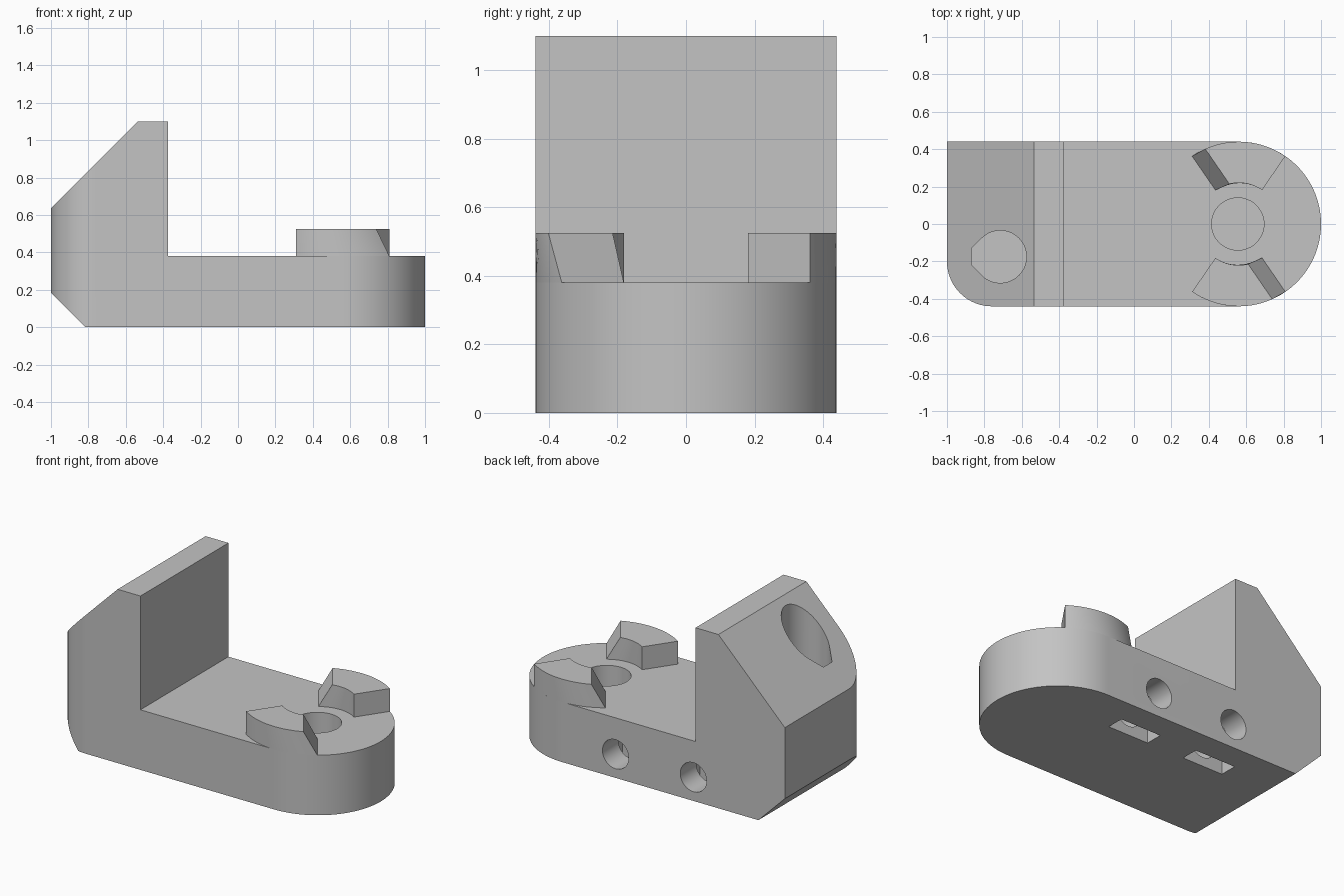
import bpy, bmesh
from math import sin, cos, asin, radians, degrees
from mathutils import Matrix

if "Cube" in bpy.data.objects:
    bpy.data.objects.remove(bpy.data.objects["Cube"])

grey = bpy.data.materials.new("plain grey")
grey.use_nodes = True
grey.diffuse_color = (0.55, 0.55, 0.55, 1)
grey.node_tree.nodes["Principled BSDF"].inputs["Base Color"].default_value = (0.55, 0.55, 0.55, 1)

HALF = 0.44        # half width, also the radius of the round end
PIVOT = 0.56       # x of the round end's centre
DECK = 0.38        # top of the low arm


def arc(cx, cy, r, a0, a1, n=32):
    return [(cx + r * cos(radians(a0 + (a1 - a0) * i / n)),
             cy + r * sin(radians(a0 + (a1 - a0) * i / n))) for i in range(n + 1)]


def loft(name, lower, upper, z0, z1, turn=None):
    """Solid between two outlines with equal point counts."""
    bm = bmesh.new()
    low = [bm.verts.new((x, y, z0)) for x, y in lower]
    top = [bm.verts.new((x, y, z1)) for x, y in upper]
    bm.faces.new(low[::-1])
    bm.faces.new(top)
    n = len(low)
    for i in range(n):
        j = (i + 1) % n
        bm.faces.new((low[i], low[j], top[j], top[i]))
    if turn:
        bm.transform(turn)
    bmesh.ops.recalc_face_normals(bm, faces=bm.faces)
    mesh = bpy.data.meshes.new(name)
    bm.to_mesh(mesh)
    bm.free()
    mesh.materials.append(grey)
    obj = bpy.data.objects.new(name, mesh)
    bpy.context.collection.objects.link(obj)
    return obj


def prism(name, outline, z0, z1, turn=None):
    return loft(name, outline, outline, z0, z1, turn)


def activate(obj):
    bpy.ops.object.select_all(action='DESELECT')
    obj.select_set(True)
    bpy.context.view_layer.objects.active = obj


def combine(obj, tool, operation):
    mod = obj.modifiers.new(operation.lower(), 'BOOLEAN')
    mod.operation = operation
    mod.solver = 'EXACT'
    mod.object = tool
    activate(obj)
    bpy.ops.object.modifier_apply(modifier=mod.name)
    bpy.data.objects.remove(tool)


# Body: side profile trimmed by the plan outline
upright = Matrix.Rotation(radians(90), 4, 'X')
profile = [(-0.815, 0), (1.1, 0), (1.1, DECK), (-0.375, DECK), (-0.375, 1.1),
           (-0.535, 1.1), (-1, 0.635), (-1, 0.185)]
body = prism("bracket_body", profile, -0.6, 0.6, upright)
plan = (arc(PIVOT, 0, HALF, -90, 90, 64) + [(-1.1, HALF), (-1.1, -0.2)]
        + arc(-0.76, -0.2, 0.24, 180, 270, 24))
combine(body, prism("plan_tool", plan, -0.1, 1.3), 'INTERSECT')

# Blind pivot hole in the round end
combine(body, prism("pivot_tool", arc(PIVOT - 0.005, 0, 0.14, 0, 352.5, 47), 0.1, 0.6), 'DIFFERENCE')

# Blind flat-tipped teardrop hole in the sloped block
drop = arc(0, 0, 0.14, -135, 135, 48) + [(-0.155, 0.043), (-0.155, -0.043)]
drop = [(x - 0.715, y - 0.175) for x, y in drop]
combine(body, prism("drop_tool", drop, DECK, 1.3), 'DIFFERENCE')

# Two screw holes in the back, each crossed by a nut slot from below
for x in (-0.36, 0.185):
    ring = arc(x, 0.15, 0.092, 0, 352.5, 47)
    combine(body, prism("screw_tool", ring, -0.6, 0, upright), 'DIFFERENCE')
    slot = [(x - 0.142, 0.17), (x + 0.142, 0.17), (x + 0.142, 0.28), (x - 0.142, 0.28)]
    combine(body, prism("slot_tool", slot, -0.1, 0.29), 'DIFFERENCE')


# Coupling teeth: ring sectors with one sloped flank
def sector(shift):
    inner = 0.22
    ends = [124.5 - degrees(asin(shift / r)) for r in (HALF, inner)]
    return (arc(0, 0, HALF, 55.5, ends[0], 24)
            + arc(0, 0, inner, ends[1], 55.5, 24))


parts = [body]
for name, angle in (("back_tooth", 0), ("front_tooth", 180)):
    place = Matrix.Translation((PIVOT, 0, 0)) @ Matrix.Rotation(radians(angle), 4, 'Z')
    parts.append(loft(name, sector(0), sector(0.08), DECK, 0.525, place))

for obj in parts:
    activate(obj)
    bpy.ops.object.shade_smooth_by_angle(angle=radians(25))
